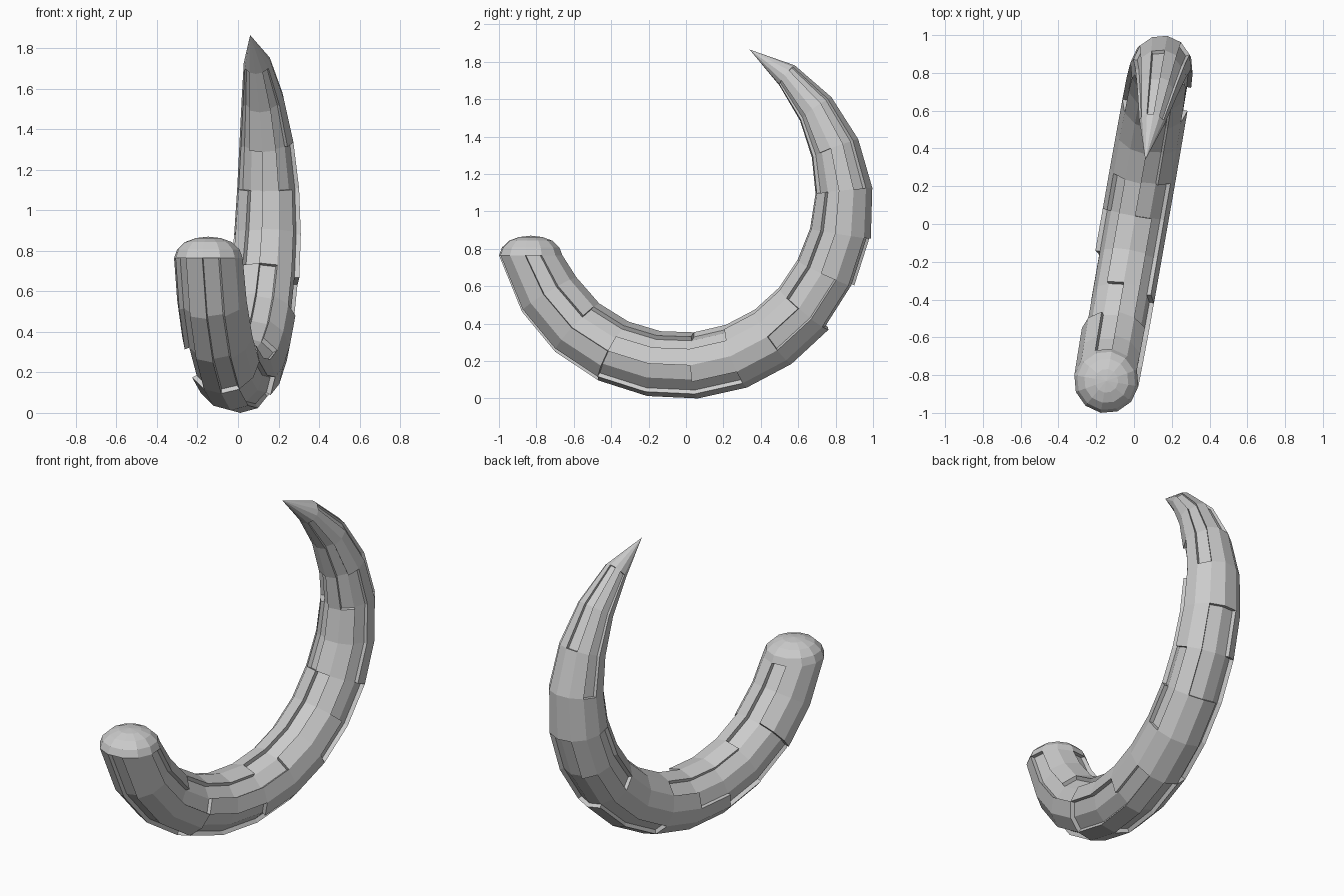
import bpy, bmesh
from math import sin, cos, radians, pi
from mathutils import Vector

if "Cube" in bpy.data.objects:
    bpy.data.objects.remove(bpy.data.objects["Cube"])

SIDES, SEGS = 12, 15
TILT = radians(10)
U = Vector((sin(TILT), cos(TILT), 0))      # horizontal axis of the curve's plane
W = Vector((cos(TILT), -sin(TILT), 0))     # sideways axis
Z = Vector((0, 0, 1))
ORIGIN = Z * 1.02

# distance of the centreline from the arc centre, and thickness, ring by ring
arc = [.880, .876, .872, .862, .852, .845, .840, .837, .837, .840, .850, .862, .869, .880, .895]
rad = [.172, .174, .176, .177, .177, .177, .177, .176, .175, .173, .167, .155, .135, .106, .068]

# sunken strips: side index -> (first ring, last ring)
sunken = {
    0: [(0, 3), (8, 10)], 1: [(3, 6), (11, 14)], 2: [(3, 5), (7, 9)],
    3: [(0, 3), (8, 12)], 4: [(2, 6), (11, 14)], 5: [(5, 9)],
    6: [(0, 3), (9, 12)], 7: [(2, 6), (11, 14)], 8: [(2, 5), (8, 10)],
    9: [(2, 4), (11, 14)], 10: [(0, 3), (6, 9)], 11: [(4, 6), (8, 10), (12, 14)],
}

bm = bmesh.new()
layer = bm.verts.layers.int.new("ring")
centres, rings = [], []


def add_ring(centre, out, r):
    ring = []
    for i in range(SIDES):
        a = 2 * pi * i / SIDES
        v = bm.verts.new(centre + (out * cos(a) + W * sin(a)) * r)
        v[layer] = len(centres)
        ring.append(v)
    centres.append(centre)
    rings.append(ring)


def cap(ring, tip):
    for i in range(SIDES):
        bm.faces.new((ring[i], ring[(i + 1) % SIDES], tip))


# curved tapering body
for n in range(SEGS):
    phi = radians(196.6 + 15.4 * n)
    out = U * cos(phi) + Z * sin(phi)
    if n == 0:
        add_ring(U * -.843 + Z * .765, -U, rad[0])
    else:
        add_ring(ORIGIN + out * arc[n], out, rad[n])
low = []
for n in range(SEGS - 1):
    for i in range(SIDES):
        j = (i + 1) % SIDES
        f = bm.faces.new((rings[n][i], rings[n][j], rings[n + 1][j], rings[n + 1][i]))
        if any(s <= n < e for s, e in sunken[i]):
            low.append(f)
cap(rings[SEGS - 1], bm.verts.new(U * .345 + Z * 1.865))

# rounded end
base = rings[0]
for h, r in ((.042, .156), (.078, .118), (.098, .063)):
    add_ring(centres[0] + Z * h, -U, r)
    for i in range(SIDES):
        j = (i + 1) % SIDES
        bm.faces.new((base[i], base[j], rings[-1][j], rings[-1][i]))
    base = rings[-1]
cap(base, bm.verts.new(centres[0] + Z * .105))

# sink the strips
res = bmesh.ops.extrude_face_region(bm, geom=low)
for v in [g for g in res["geom"] if isinstance(g, bmesh.types.BMVert)]:
    c = centres[v[layer]]
    v.co = c + (v.co - c) * .86
old = [f for f in low if f.is_valid]
if old:
    bmesh.ops.delete(bm, geom=old, context="FACES")
bmesh.ops.recalc_face_normals(bm, faces=bm.faces)

mesh = bpy.data.meshes.new("curved_horn")
bm.to_mesh(mesh)
bm.free()
bpy.context.collection.objects.link(bpy.data.objects.new("curved_horn", mesh))
